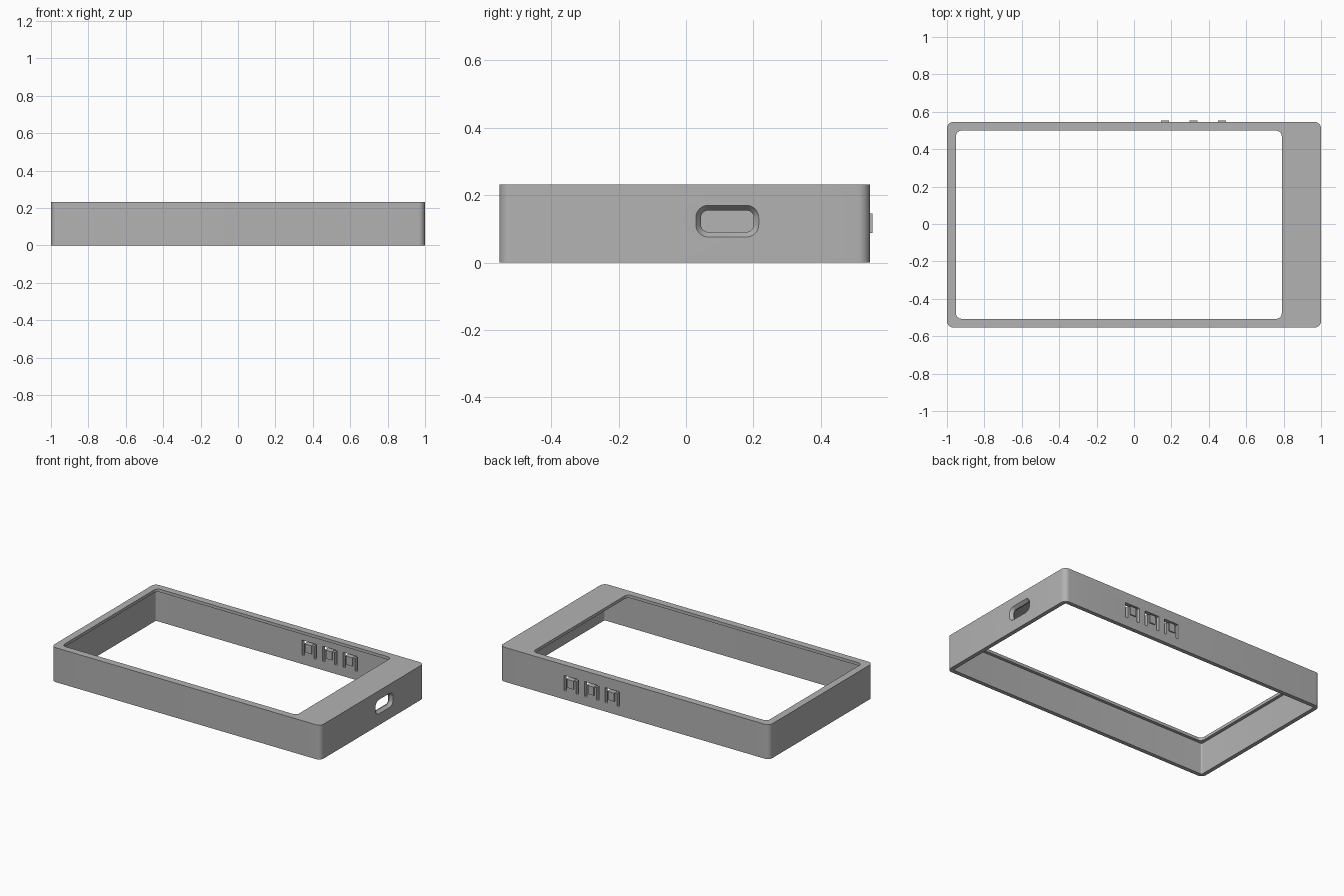
import bpy, bmesh, math

if "Cube" in bpy.data.objects:
    bpy.data.objects.remove(bpy.data.objects["Cube"], do_unlink=True)

grey = bpy.data.materials.new("grey plastic")
grey.use_nodes = True
colour = (0.45, 0.45, 0.45, 1)
grey.diffuse_color = colour
grey.node_tree.nodes["Principled BSDF"].inputs["Base Color"].default_value = colour

FRONT, BACK, TOP, WALL, LID = -0.554, 0.546, 0.231, 0.027, 0.02


def rounded(u0, u1, v0, v1, r, steps=8):
    """Outline of a rounded rectangle, counter-clockwise."""
    corners = [(u1 - r, v1 - r), (u0 + r, v1 - r), (u0 + r, v0 + r), (u1 - r, v0 + r)]
    return [(u + r * math.cos(a), v + r * math.sin(a))
            for q, (u, v) in enumerate(corners)
            for a in [(q + s / steps) * math.pi / 2 for s in range(steps + 1)]]


def loft(name, loops):
    """Closed solid through equal-length loops of 3D points."""
    bm = bmesh.new()
    rings = [[bm.verts.new(p) for p in loop] for loop in loops]
    for a, b in zip(rings, rings[1:]):
        for i in range(len(a)):
            j = (i + 1) % len(a)
            bm.faces.new((a[i], a[j], b[j], b[i]))
    bm.faces.new(rings[0][::-1])
    bm.faces.new(rings[-1])
    bmesh.ops.recalc_face_normals(bm, faces=bm.faces)
    mesh = bpy.data.meshes.new(name)
    bm.to_mesh(mesh)
    bm.free()
    mesh.materials.append(grey)
    obj = bpy.data.objects.new(name, mesh)
    bpy.context.collection.objects.link(obj)
    return obj


def slab(name, outline, z0, z1):
    return loft(name, [[(x, y, z) for x, y in outline] for z in (z0, z1)])


def box(name, x0, x1, y0, y1, z0, z1):
    return slab(name, [(x0, y0), (x1, y0), (x1, y1), (x0, y1)], z0, z1)


def cut(target, cutter):
    cutter.hide_render = True
    mod = target.modifiers.new("cut", 'BOOLEAN')
    mod.operation, mod.solver, mod.object = 'DIFFERENCE', 'EXACT', cutter
    bpy.context.view_layer.objects.active = target
    bpy.ops.object.modifier_apply(modifier=mod.name)
    bpy.data.objects.remove(cutter, do_unlink=True)


# Shell: rounded box, hollow from below, with a screen opening in the lid
shell = slab("case_shell", rounded(-1, 1, FRONT, BACK, 0.035), 0, TOP)
cut(shell, slab("cavity", rounded(-1 + WALL, 1 - WALL, FRONT + WALL, BACK - WALL, 0.01),
                -0.1, TOP - LID))
cut(shell, slab("screen_opening", rounded(-0.952, 0.79, -0.507, 0.499, 0.03), 0.1, 0.4))

# Port in the right wall, flared towards the outside
narrow = rounded(0.044, 0.201, 0.091, 0.155, 0.022)
wide = rounded(0.029, 0.216, 0.076, 0.17, 0.037)
stations = [(0.9, narrow), (0.98, narrow), (1, wide), (1.05, wide)]
cut(shell, loft("port", [[(x, y, z) for y, z in loop] for x, loop in stations]))

# Three spring buttons in the back wall: an arch-shaped slot around a tongue and its nub
for number, x in enumerate((0.166, 0.318, 0.47), 1):
    half, gap, low, high = 0.054, 0.018, 0.06, 0.16
    y0, y1 = BACK - 0.1, BACK + 0.1
    cut(shell, box("slot_top", x - half, x + half, y0, y1, high - gap, high))
    for side in (-1, 1):
        a, b = sorted((x + side * half, x + side * (half - gap)))
        cut(shell, box("slot_side", a, b, y0, y1, low, high - gap / 2))
    box(f"button_nub_{number}", x - 0.021, x + 0.021,
        BACK - WALL - 0.008, BACK + 0.008, 0.088, 0.145)

bpy.ops.object.select_all(action='DESELECT')
shell.select_set(True)
bpy.context.view_layer.objects.active = shell
bpy.ops.object.shade_smooth_by_angle(angle=math.radians(30))
